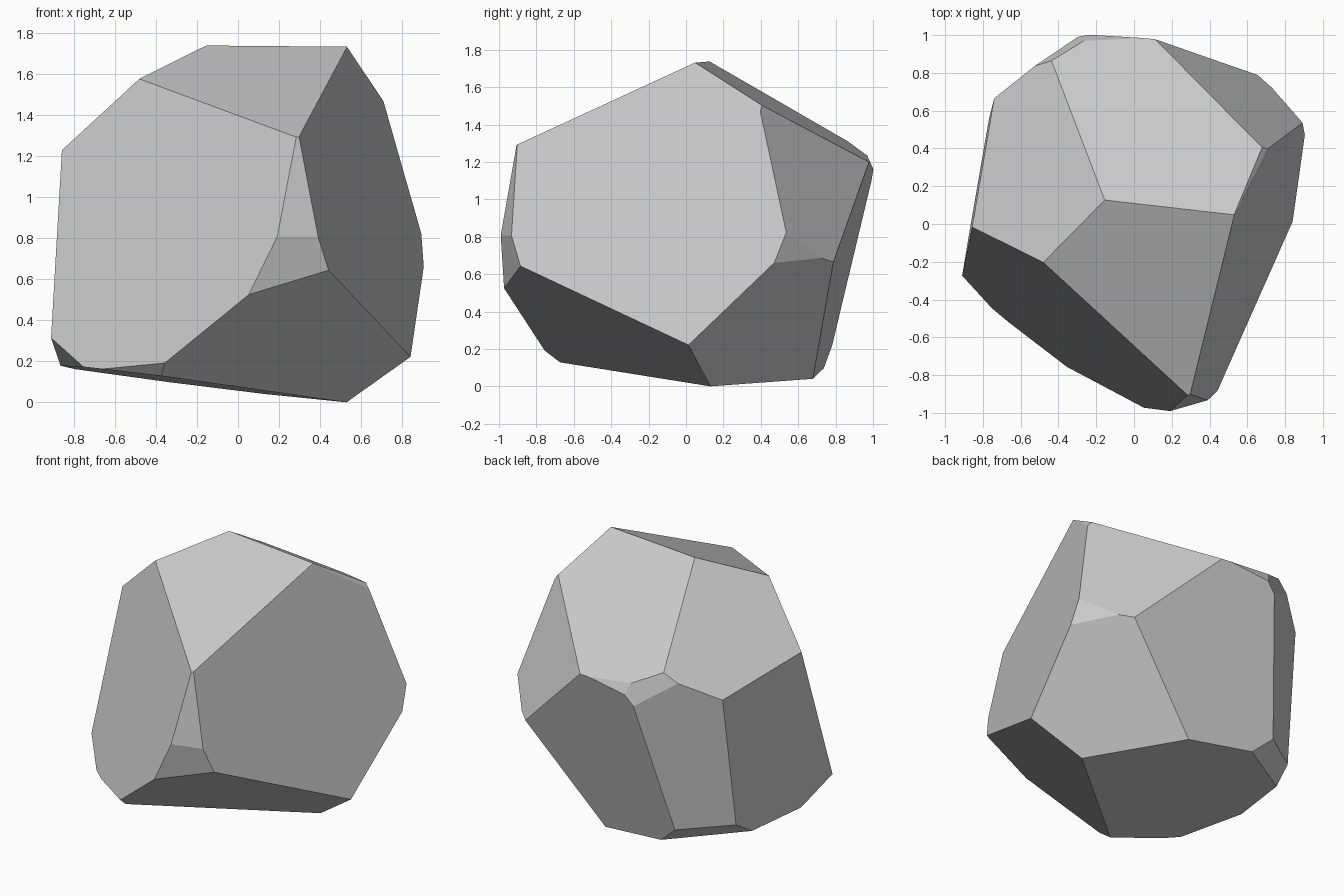
import bpy
import bmesh
from mathutils import Vector

# Remove the default object
default_cube = bpy.data.objects.get("Cube")
if default_cube:
    bpy.data.objects.remove(default_cube, do_unlink=True)

# Each cut: outward direction of the flat, and its distance from the origin
CUTS = {
    # broad flats
    "crown_front": (-.039, -.41, .911, 1.537),
    "crown_back": (.066, .518, .853, 1.537),
    "crown_side": (-.603, .215, .771, 1.457),
    "front_flat": (-.601, -.753, .247, .835),
    "plus_x_flat": (.927, -.319, .197, .818),
    "minus_x_flat": (-.985, .17, .009, .853),
    "back_shoulder": (.58, .746, .326, 1.186),
    "back_flat": (.093, .964, -.248, .656),
    "back_corner": (-.594, .8, -.079, .883),
    "under_back": (.619, .495, -.608, .392),
    "under_front": (.355, -.522, -.776, .119),
    "base": (-.125, -.018, -.992, -.069),
    # small chipped corners
    "back_top_chip": (0, .911, .411, 1.391),
    "back_corner_chip": (-.432, .872, .228, 1.242),
    "base_back_chip": (-.462, .533, -.709, .476),
    "base_side_chip": (-.759, -.183, -.624, .545),
    "base_front_chip": (-.399, -.607, -.685, .47),
    "front_upper_chip": (.276, -.955, .114, 1.09),
    "front_lower_chip": (.272, -.943, -.193, .83),
    "crown_edge_chip": (.778, .075, .624, 1.496),
    "side_edge_chip": (.799, .575, -.168, .884),
}


def make_material(name, colour):
    material = bpy.data.materials.new(name)
    material.use_nodes = True
    material.diffuse_color = colour
    shader = material.node_tree.nodes["Principled BSDF"]
    shader.inputs["Base Color"].default_value = colour
    return material


def slice_block(bm, direction, distance):
    """Cut away everything beyond the plane and cap the opening."""
    normal = direction.normalized()
    cut = bmesh.ops.bisect_plane(
        bm,
        geom=bm.verts[:] + bm.edges[:] + bm.faces[:],
        plane_co=normal * distance,
        plane_no=normal,
        clear_outer=True,
    )
    rim = [item for item in cut["geom_cut"] if isinstance(item, bmesh.types.BMEdge)]
    if rim:
        bmesh.ops.holes_fill(bm, edges=rim, sides=0)


# Chisel the boulder out of a block
bm = bmesh.new()
bmesh.ops.create_cube(bm, size=6)
for x, y, z, distance in CUTS.values():
    slice_block(bm, Vector((x, y, z)), distance)
bmesh.ops.remove_doubles(bm, verts=bm.verts[:], dist=.002)
bmesh.ops.recalc_face_normals(bm, faces=bm.faces[:])

mesh = bpy.data.meshes.new("boulder")
bm.to_mesh(mesh)
bm.free()
mesh.materials.append(make_material("stone_grey", (.6, .6, .6, 1)))
mesh.shade_flat()

boulder = bpy.data.objects.new("boulder", mesh)
bpy.context.collection.objects.link(boulder)
